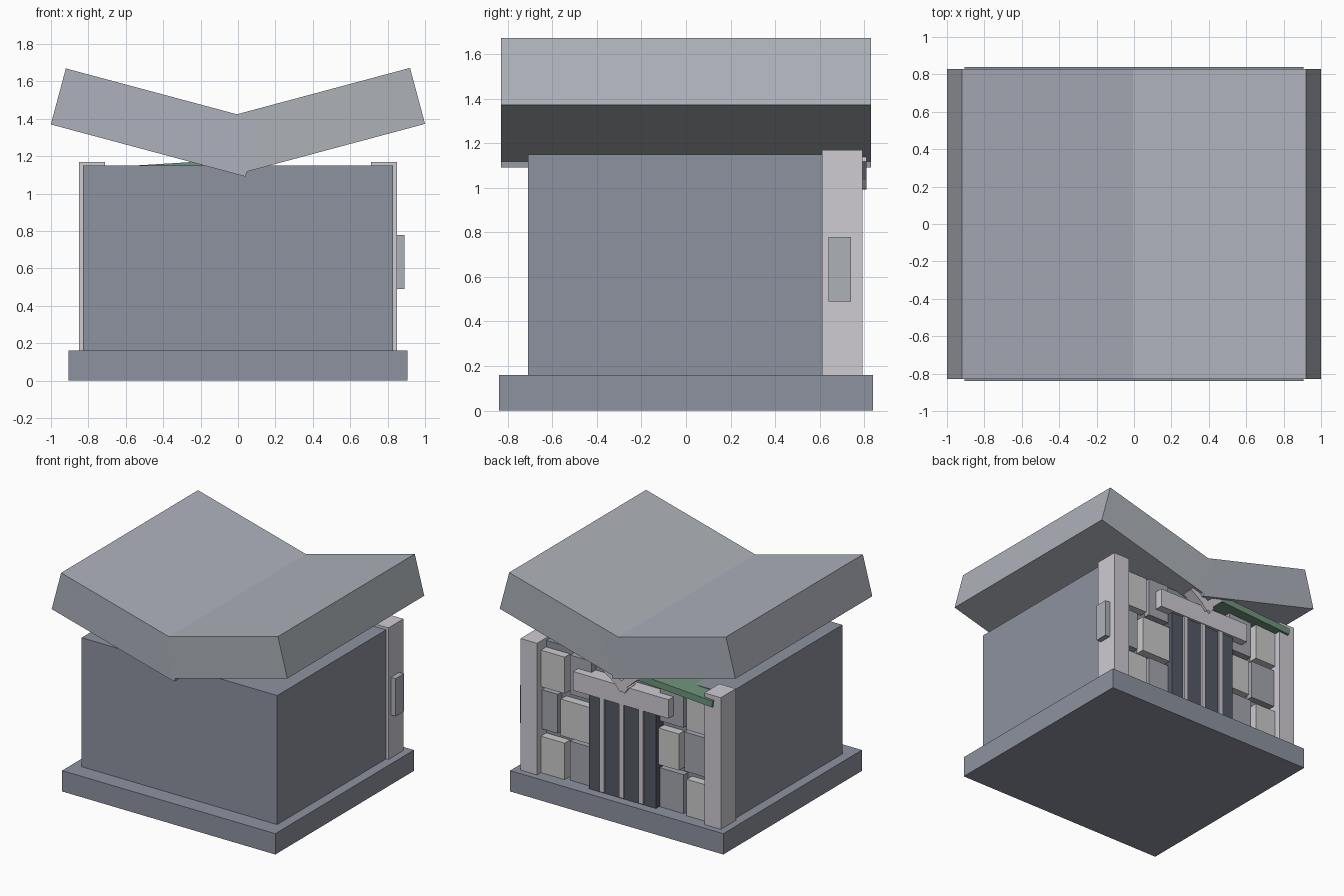
import bpy
from math import radians

if "Cube" in bpy.data.objects:
    bpy.data.objects.remove(bpy.data.objects["Cube"])


def material(name, color):
    m = bpy.data.materials.new(name)
    m.diffuse_color = color
    m.use_nodes = True
    m.node_tree.nodes["Principled BSDF"].inputs["Base Color"].default_value = m.diffuse_color
    return m


GREEN = material("moss_green", (0.16, 0.30, 0.20, 1))
DARK = material("dark_slate", (0.09, 0.10, 0.13, 1))
STONE = material("wall_stone", (0.27, 0.29, 0.35, 1))
ROOF_L = material("roof_stone_left", (0.42, 0.44, 0.50, 1))
ROOF_R = material("roof_stone_right", (0.42, 0.445, 0.485, 1))
PALE = material("pale_stone", (0.62, 0.60, 0.65, 1))
BLOCK_DARK = material("block_dark", (0.38, 0.38, 0.44, 1))
BLOCK_LIGHT = material("block_light", (0.56, 0.55, 0.58, 1))


def box(name, lo, hi, mat):
    """Box between two opposite corners."""
    bpy.ops.mesh.primitive_cube_add(size=1, location=[(a + b) / 2 for a, b in zip(lo, hi)])
    o = bpy.context.object
    o.name = name
    o.scale = [b - a for a, b in zip(lo, hi)]
    bpy.ops.object.transform_apply(location=False, rotation=False, scale=True)
    o.data.materials.append(mat)
    return o


def tilted(name, center, size, degrees, mat):
    """Box rotated in the front plane, positive raises its +x end."""
    o = box(name, [c - s / 2 for c, s in zip(center, size)],
            [c + s / 2 for c, s in zip(center, size)], mat)
    o.rotation_euler[1] = radians(-degrees)
    return o


# Plinth and main chamber
box("plinth", (-0.905, -0.84, 0), (0.905, 0.84, 0.16), STONE)
box("chamber", (-0.83, -0.71, 0.16), (0.83, 0.68, 1.15), STONE)

# Corner pillars on the doorway side
for side, s in (("left", -1), ("right", 1)):
    x0, x1 = sorted((s * 0.71, s * 0.85))
    box(f"pillar_{side}", (x0, 0.61, 0.16), (x1, 0.792, 1.17), PALE)
box("pillar_plaque", (0.84, 0.64, 0.49), (0.89, 0.74, 0.78), ROOF_R)

# Butterfly roof of two leaning slabs
tilted("roof_slab_left", (-0.44, 0, 1.38), (1.078, 1.66, 0.31), -15, ROOF_L)
tilted("roof_slab_right", (0.477, 0, 1.393), (1.0, 1.66, 0.31), 15, ROOF_R)

# Masonry blocks beside the door, joints staggered per row
rows = [(0.16, 0.46, 0.49), (0.49, 0.79, 0.56), (0.82, 1.12, 0.49)]
for r, (z0, z1, joint) in enumerate(rows):
    for s in (-1, 1):
        j = joint if s > 0 else joint + (-0.08 if r == 1 else 0.02)
        for c, (a, b) in enumerate(((0.29, j - 0.018), (j + 0.018, 0.71))):
            x0, x1 = sorted((s * a, s * b))
            top = z1 - 0.02 * ((r + c) % 2)
            light = (r + c) % 2 == 1
            box(f"block_{r}_{c}_{'right' if s > 0 else 'left'}",
                (x0, 0.66, z0), (x1, 0.73 + 0.015 * ((r + c) % 2), top),
                BLOCK_LIGHT if light else BLOCK_DARK)

# Door with raised bars, and its lintel
box("door", (-0.285, 0.66, 0.16), (0.285, 0.77, 0.89), DARK)
for i in (-1, 0, 1):
    box(f"door_bar_{i + 2}", (i * 0.165 - 0.018, 0.76, 0.17),
        (i * 0.165 + 0.018, 0.785, 0.89), PALE)
box("lintel", (-0.405, 0.66, 0.89), (0.405, 0.79, 1.035), PALE)

# Crossed boards above the lintel
tilted("crossed_board_a", (0.03, 0.765, 1.08), (0.22, 0.09, 0.06), 35, PALE)
tilted("crossed_board_b", (-0.07, 0.765, 1.09), (0.22, 0.09, 0.06), -42, PALE)

# Mossy plank lying under the roof
tilted("moss_plank", (-0.47, 0.66, 1.13), (0.64, 0.30, 0.05), 3.5, GREEN)
